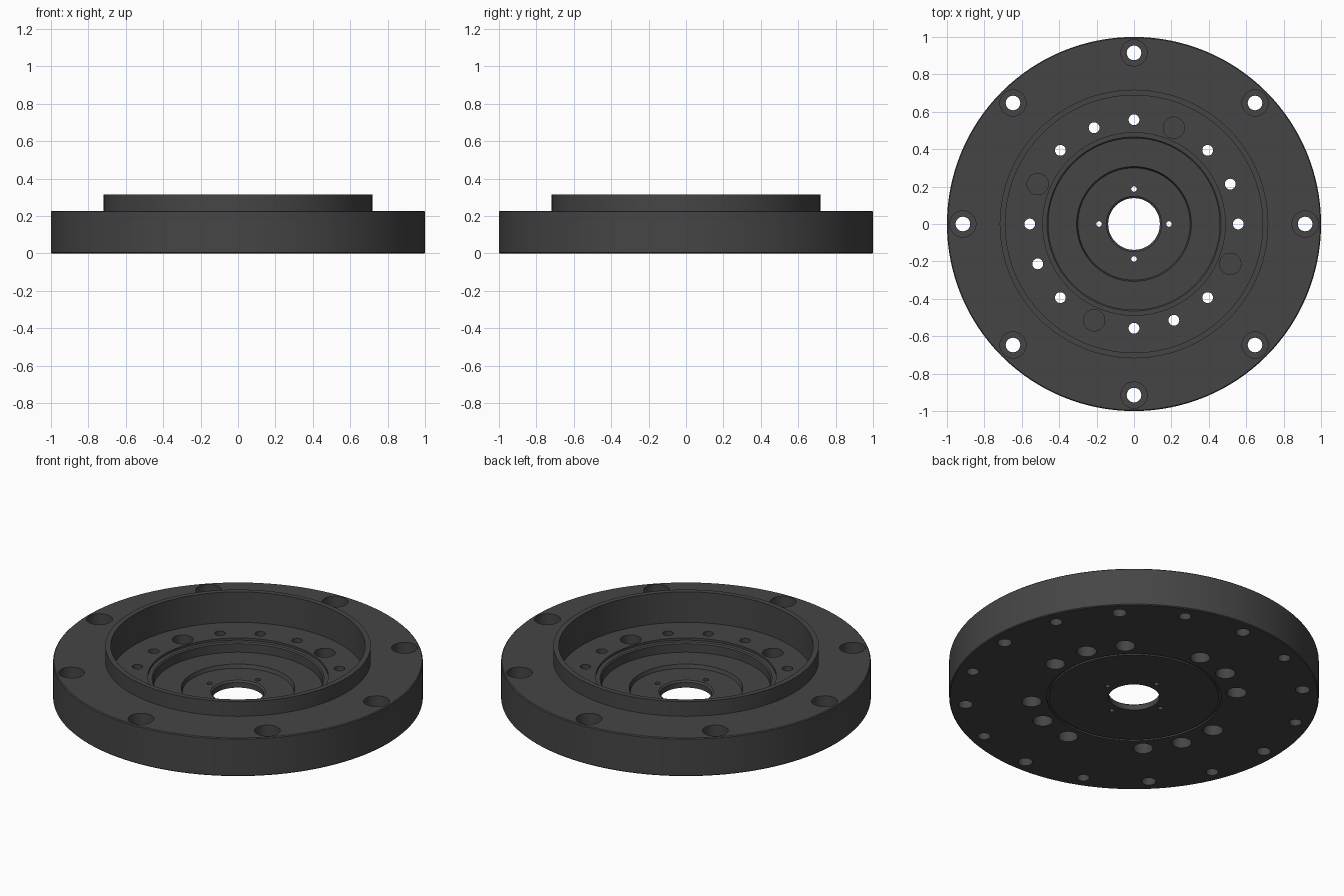
import bpy, bmesh, math
from mathutils import Matrix, Vector

if "Cube" in bpy.data.objects:
    bpy.data.objects.remove(bpy.data.objects["Cube"])

SEGMENTS = 128


def lathe(name, profile):
    """Revolve a closed (radius, z) profile around the z axis."""
    bm = bmesh.new()
    rings = []
    for i in range(SEGMENTS):
        a = 2 * math.pi * i / SEGMENTS
        rings.append([bm.verts.new((r * math.cos(a), r * math.sin(a), z)) for r, z in profile])
    n = len(profile)
    for i in range(SEGMENTS):
        p, q = rings[i], rings[(i + 1) % SEGMENTS]
        for j in range(n):
            k = (j + 1) % n
            bm.faces.new((p[j], q[j], q[k], p[k]))
    bmesh.ops.recalc_face_normals(bm, faces=bm.faces[:])
    mesh = bpy.data.meshes.new(name)
    bm.to_mesh(mesh)
    bm.free()
    obj = bpy.data.objects.new(name, mesh)
    bpy.context.collection.objects.link(obj)
    return obj


def drill(target, name, groups):
    """Cut circles of holes: (pitch radius, angles in degrees, hole radius, z0, z1)."""
    bm = bmesh.new()
    for pitch, angles, r, z0, z1 in groups:
        for deg in angles:
            a = math.radians(deg)
            at = Vector((pitch * math.cos(a), pitch * math.sin(a), (z0 + z1) / 2))
            bmesh.ops.create_cone(bm, cap_ends=True, segments=32, radius1=r, radius2=r,
                                  depth=z1 - z0, matrix=Matrix.Translation(at))
    mesh = bpy.data.meshes.new(name)
    bm.to_mesh(mesh)
    bm.free()
    cutter = bpy.data.objects.new(name, mesh)
    cutter.hide_render = True
    bpy.context.collection.objects.link(cutter)
    mod = target.modifiers.new(name, 'BOOLEAN')
    mod.operation = 'DIFFERENCE'
    mod.solver = 'EXACT'
    mod.object = cutter
    bpy.context.view_layer.objects.active = target
    bpy.ops.object.modifier_apply(modifier=mod.name)
    bpy.data.objects.remove(cutter)


# Flange body: rim, raised collar, stepped bowl, thin web, groove underneath
flange = lathe("flange_body", [
    (0.995, 0), (1.0, 0.005), (1.0, 0.223), (0.995, 0.228),
    (0.718, 0.228), (0.718, 0.315), (0.688, 0.315), (0.688, 0.133),
    (0.488, 0.133), (0.488, 0.12), (0.465, 0.12), (0.458, 0.113), (0.458, 0.062),
    (0.307, 0.062), (0.300, 0.04), (0.148, 0.04), (0.138, 0.032),
    (0.138, 0), (0.458, 0), (0.458, 0.01), (0.472, 0.01), (0.472, 0)])

eighths = [45 * i for i in range(8)]
quarters = [90 * i for i in range(4)]
inner = eighths + [22.5 + q for q in quarters]

# Through holes, blind pockets and rim holes
drill(flange, "through_holes", [
    (0.915, eighths, 0.039, -0.1, 0.5),
    (0.557, inner, 0.029, -0.1, 0.5),
    (0.187, quarters, 0.015, -0.1, 0.5),
    (0.557, [67.5 + q for q in quarters], 0.057, 0.05, 0.3),
    (0.915, [22.5 + e for e in eighths], 0.034, -0.1, 0.12)])

# Counterbores: rim from above, inner circle from below
drill(flange, "counterbores", [
    (0.915, eighths, 0.07, 0.12, 0.4),
    (0.557, inner, 0.054, -0.1, 0.075)])

# Dark finish
dark = bpy.data.materials.new("dark_metal")
dark.diffuse_color = (0.06, 0.06, 0.06, 1)
dark.use_nodes = True
dark.node_tree.nodes["Principled BSDF"].inputs["Base Color"].default_value = dark.diffuse_color
flange.data.materials.clear()
flange.data.materials.append(dark)

bpy.ops.object.select_all(action='DESELECT')
flange.select_set(True)
bpy.context.view_layer.objects.active = flange
bpy.ops.object.shade_smooth_by_angle(angle=math.radians(30))
